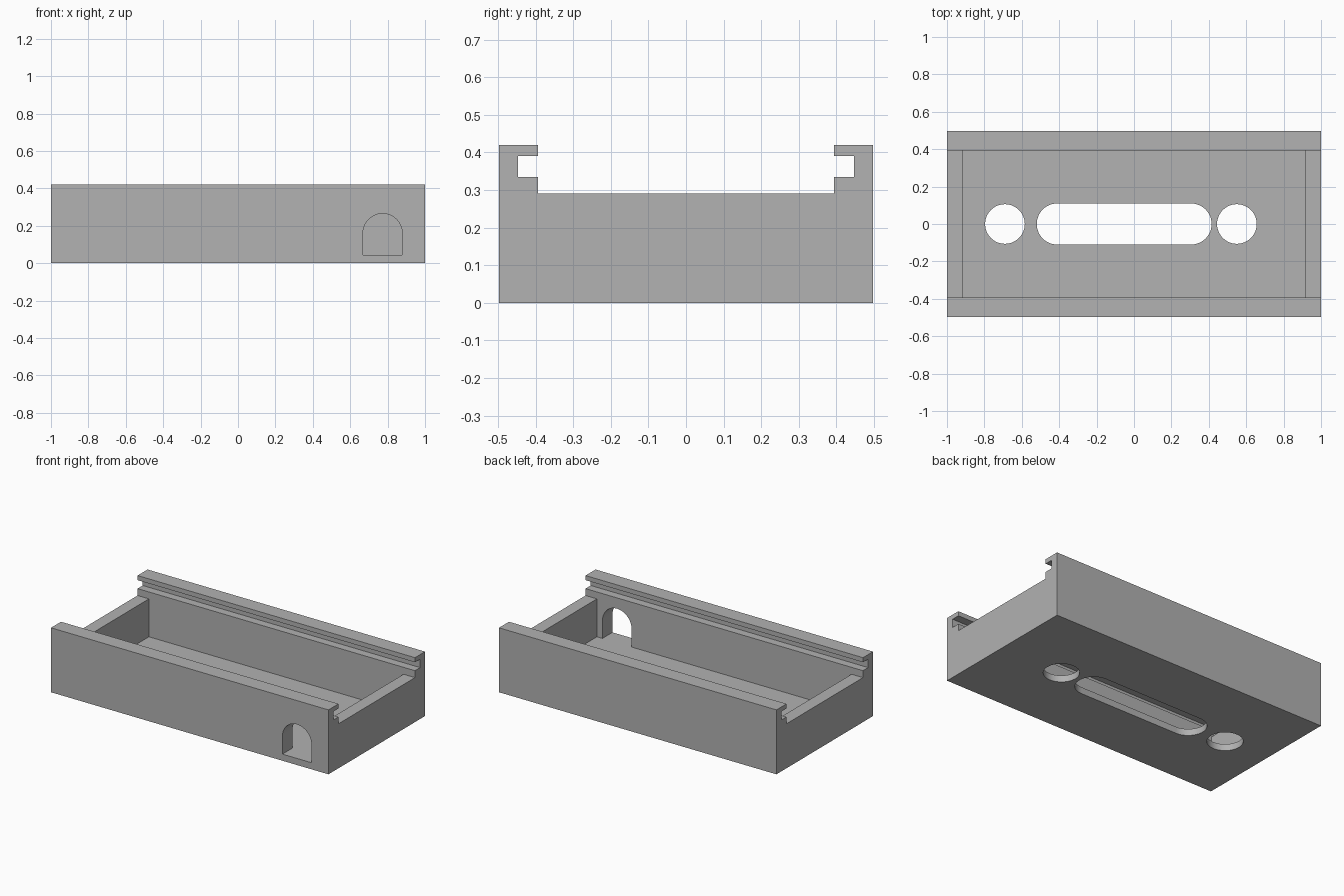
import bpy, bmesh, math
from mathutils import Vector

cube = bpy.data.objects.get("Cube")
if cube:
    bpy.data.objects.remove(cube, do_unlink=True)

grey = bpy.data.materials.new("plain grey")
grey.use_nodes = True
grey.diffuse_color = (0.445, 0.445, 0.445, 1)
grey.node_tree.nodes["Principled BSDF"].inputs["Base Color"].default_value = grey.diffuse_color

HALF_X, HALF_Y, TOP = 1.0, 0.497, 0.42
FLOOR, END_TOP = 0.043, 0.29
INNER_X, INNER_Y, GROOVE_Y = 0.918, 0.394, 0.447


def prism(name, points, sweep):
    """Solid made by sweeping a flat outline along a vector."""
    bm = bmesh.new()
    face = bm.faces.new([bm.verts.new(p) for p in points])
    out = bmesh.ops.extrude_face_region(bm, geom=[face])
    bmesh.ops.translate(bm, vec=Vector(sweep),
                        verts=[v for v in out["geom"] if isinstance(v, bmesh.types.BMVert)])
    bmesh.ops.recalc_face_normals(bm, faces=bm.faces)
    mesh = bpy.data.meshes.new(name)
    bm.to_mesh(mesh)
    bm.free()
    mesh.materials.append(grey)
    obj = bpy.data.objects.new(name, mesh)
    bpy.context.collection.objects.link(obj)
    return obj


def arc(cx, cy, r, start, end, steps):
    return [(cx + r * math.cos(math.radians(start + (end - start) * i / steps)),
             cy + r * math.sin(math.radians(start + (end - start) * i / steps)))
            for i in range(steps + 1)]


def slot(x1, x2, r):
    """Round-ended outline; a circle when both ends coincide."""
    pts = arc(x2, 0, r, -90, 90, 24) + arc(x1, 0, r, 90, 270, 24)
    if x1 == x2:
        pts = arc(x1, 0, r, 0, 360, 48)[:-1]
    return [(x, y, -0.1) for x, y in pts]


def cut(target, cutter):
    mod = target.modifiers.new("cut", "BOOLEAN")
    mod.operation = "DIFFERENCE"
    mod.solver = "EXACT"
    mod.object = cutter
    bpy.context.view_layer.objects.active = target
    bpy.ops.object.modifier_apply(modifier=mod.name)
    bpy.data.objects.remove(cutter, do_unlink=True)


# Body: end profile with a grooved rail on each side
rail = [(HALF_Y, 0), (HALF_Y, TOP), (INNER_Y, TOP), (INNER_Y, 0.39),
        (GROOVE_Y, 0.39), (GROOVE_Y, 0.335), (INNER_Y, 0.335), (INNER_Y, END_TOP)]
profile = rail + [(-y, z) for y, z in reversed(rail)]
tray = prism("tray", [(-HALF_X, y, z) for y, z in profile], (2 * HALF_X, 0, 0))

# Open cavity between the end walls
corners = [(-1, -1), (1, -1), (1, 1), (-1, 1)]
cut(tray, prism("cavity", [(sx * INNER_X, sy * INNER_Y, FLOOR) for sx, sy in corners],
                (0, 0, 0.27)))

# Two round holes and a long slot through the floor
for x1, x2, r in [(-0.69, -0.69, 0.106), (0.55, 0.55, 0.106), (-0.41, 0.305, 0.11)]:
    cut(tray, prism("floor_hole", slot(x1, x2, r), (0, 0, 0.2)))

# Arched opening through the front wall
ax, ar = 0.773, 0.105
arch = [(ax - ar, FLOOR), (ax + ar, FLOOR)] + arc(ax, 0.16, ar, 0, 180, 24)
cut(tray, prism("arch", [(x, -0.6, z) for x, z in arch], (0, 0.3, 0)))

# Smooth curved walls, crisp edges
bpy.ops.object.select_all(action="DESELECT")
tray.select_set(True)
bpy.context.view_layer.objects.active = tray
bpy.ops.object.shade_smooth_by_angle(angle=math.radians(30))
